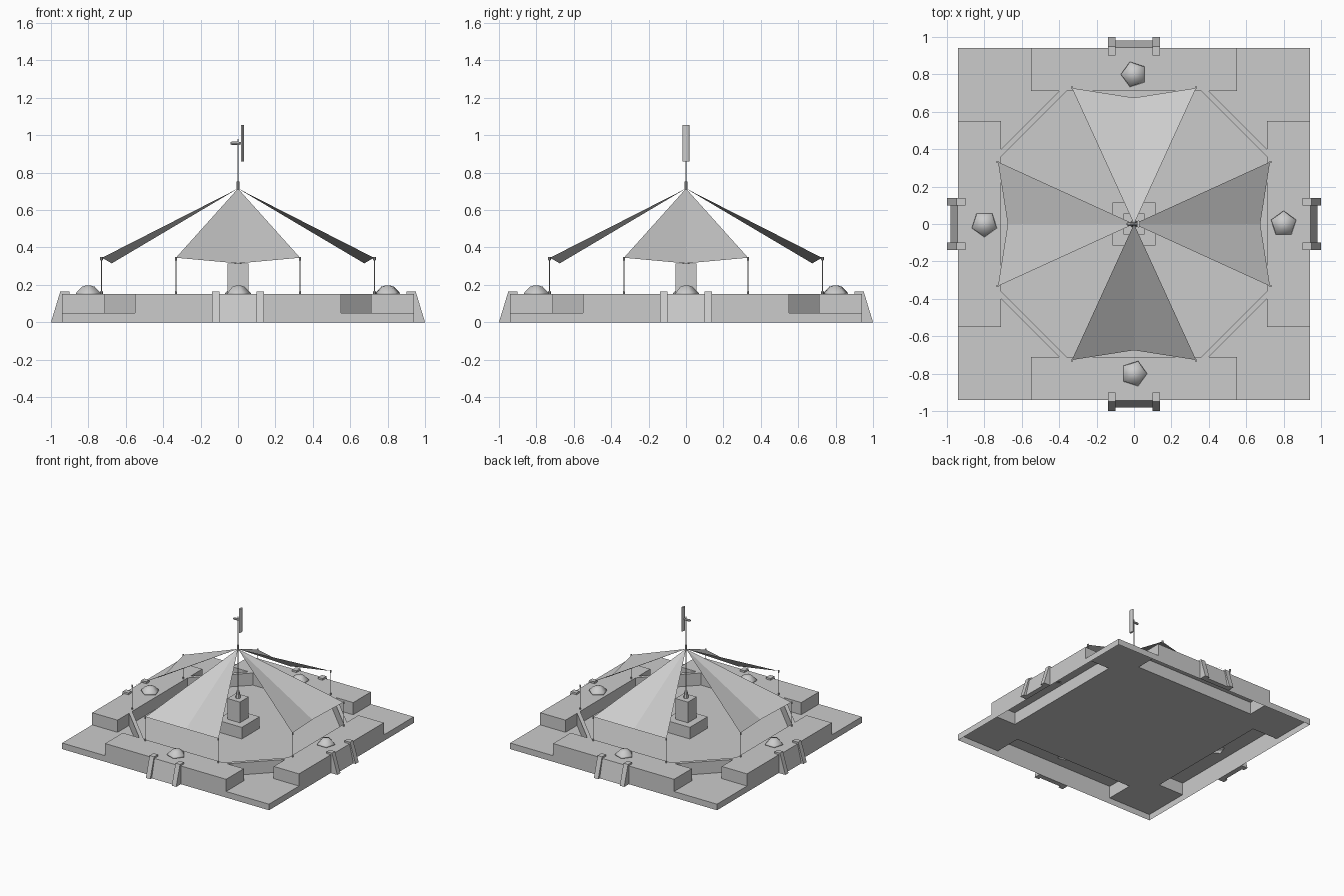
import bpy, bmesh
from math import pi, cos, sin
from mathutils import Matrix, Vector

old = bpy.data.objects.get("Cube")
if old:
    bpy.data.objects.remove(old, do_unlink=True)

GREY = (0.6, 0.6, 0.6, 1)
mat = bpy.data.materials.new("plain_grey")
mat.use_nodes = True
mat.diffuse_color = GREY
mat.node_tree.nodes["Principled BSDF"].inputs["Base Color"].default_value = GREY


def finish(name, bm, turn=0.0, smooth=False, closed=True):
    if closed:
        bmesh.ops.recalc_face_normals(bm, faces=bm.faces)
    bmesh.ops.rotate(bm, verts=bm.verts, cent=(0, 0, 0), matrix=Matrix.Rotation(turn, 3, 'Z'))
    mesh = bpy.data.meshes.new(name)
    bm.to_mesh(mesh)
    bm.free()
    for p in mesh.polygons:
        p.use_smooth = smooth
    mesh.materials.append(mat)
    ob = bpy.data.objects.new(name, mesh)
    bpy.context.collection.objects.link(ob)
    return ob


def prism(bm, base, offset):
    """Sweep a polygon of 3D points along an offset."""
    a = [bm.verts.new(p) for p in base]
    b = [bm.verts.new(Vector(p) + Vector(offset)) for p in base]
    n = len(a)
    bm.faces.new(a)
    bm.faces.new(b)
    for i in range(n):
        bm.faces.new((a[i], a[(i + 1) % n], b[(i + 1) % n], b[i]))


def box(bm, half, z0, z1):
    prism(bm, [(sx * half, sy * half, z0) for sx, sy in ((-1, -1), (1, -1), (1, 1), (-1, 1))],
          (0, 0, z1 - z0))


def lathe(bm, profile, sides, centre=(0, 0), start=0.0, cap=True):
    """Rings of (radius, z) around an upright axis."""
    rings = []
    for r, z in profile:
        rings.append([bm.verts.new((centre[0] + r * cos(start + 2 * pi * i / sides),
                                    centre[1] + r * sin(start + 2 * pi * i / sides), z))
                      for i in range(sides)])
    for a, b in zip(rings, rings[1:]):
        for i in range(sides):
            j = (i + 1) % sides
            bm.faces.new((a[i], a[j], b[j], b[i]))
    if cap:
        bm.faces.new(rings[0][::-1])
    bm.faces.new(rings[-1])


# Hollow ground slab with four raised platforms, open underneath
FLOOR, DECK = 0.05, 0.15
EDGES = [-0.94, -0.71, -0.55, 0.55, 0.71, 0.94]


def level(i, j):
    if not (0 <= i < 5 and 0 <= j < 5):
        return 0.0
    raised = (i in (0, 4) and j == 2) or (j in (0, 4) and i == 2)
    return DECK if raised else FLOOR


bm = bmesh.new()
for i in range(5):
    for j in range(5):
        x0, x1, y0, y1 = EDGES[i], EDGES[i + 1], EDGES[j], EDGES[j + 1]
        z = level(i, j)
        bm.faces.new([bm.verts.new(p) for p in
                      ((x0, y0, z), (x1, y0, z), (x1, y1, z), (x0, y1, z))])
        for di, dj, a, b in ((1, 0, (x1, y0), (x1, y1)), (-1, 0, (x0, y1), (x0, y0)),
                             (0, 1, (x1, y1), (x0, y1)), (0, -1, (x0, y0), (x1, y0))):
            low = level(i + di, j + dj)
            if low < z:
                bm.faces.new([bm.verts.new(p) for p in
                              ((*a, low), (*b, low), (*b, z), (*a, z))])
bmesh.ops.remove_doubles(bm, verts=bm.verts, dist=0.0001)
bmesh.ops.dissolve_limit(bm, angle_limit=0.01, verts=bm.verts, edges=bm.edges)
finish("ground_slab", bm, closed=False)

# Everything that repeats on the four sides, modelled on +x and turned
CORNER_X, CORNER_Y, CORNER_Z, APEX = 0.727, 0.332, 0.345, 0.715
for k, side in enumerate(("left", "back", "right", "front")):
    turn = k * pi / 2

    # Sloping buttresses
    for s in (-1, 1):
        bm = bmesh.new()
        profile = ((0.94, 0), (1.0, 0), (0.95, 0.165), (0.9, 0.165), (0.9, DECK), (0.94, DECK))
        prism(bm, [(x, s * 0.098, z) for x, z in profile], (0, s * 0.04, 0))
        finish(side + "_buttress", bm, turn)

    # Sloping panel between the buttresses
    bm = bmesh.new()
    prism(bm, [(x, -0.1, z) for x, z in ((0.94, 0), (0.98, 0), (0.945, DECK), (0.94, DECK))],
          (0, 0.2, 0))
    finish(side + "_wall_panel", bm, turn)

    # Five-sided dome lamp on the platform
    bm = bmesh.new()
    lathe(bm, ((0.071, DECK), (0.066, 0.16), (0.036, 0.19), (0.012, 0.197)), 5,
          (0.8, 0), pi / 2)
    finish(side + "_dome", bm, turn, smooth=True)

    # Diagonal low wall across the corner
    bm = bmesh.new()
    prism(bm, [(0.71, 0.36, FLOOR), (0.71, 0.4, FLOOR), (0.4, 0.71, FLOOR), (0.36, 0.71, FLOOR)],
          (0, 0, DECK - FLOOR))
    finish(side + "_corner_wall", bm, turn)

    # Canopy sail
    bm = bmesh.new()
    top, a, mid, b = [bm.verts.new(p) for p in
                      ((0, 0, APEX), (CORNER_X, -CORNER_Y, CORNER_Z), (0.675, 0, 0.315),
                       (CORNER_X, CORNER_Y, CORNER_Z))]
    bm.faces.new((top, a, mid))
    bm.faces.new((top, mid, b))
    finish(side + "_canopy", bm, turn, closed=False)

    # Canopy poles with foot and top knob
    for s in (-1, 1):
        bm = bmesh.new()
        lathe(bm, ((0.007, DECK), (0.007, 0.165), (0.003, 0.167), (0.003, 0.33),
                   (0.007, 0.332), (0.007, 0.35)), 6, (CORNER_X + 0.003, s * CORNER_Y))
        finish(side + "_canopy_pole", bm, turn)

# Central pedestal and column
bm = bmesh.new()
box(bm, 0.115, FLOOR, 0.145)
finish("pedestal", bm)
bm = bmesh.new()
box(bm, 0.057, 0.145, 0.315)
finish("column", bm)

# Mast with a tapered socket and a collar at the canopy tip
bm = bmesh.new()
lathe(bm, ((0.02, 0.315), (0.012, 0.37), (0.005, 0.375), (0.005, 0.7), (0.008, 0.71),
           (0.008, 0.75), (0.004, 0.755), (0.004, 0.98)), 8)
finish("mast", bm)

# Turbine hub lying along x
bm = bmesh.new()
lathe(bm, ((0.006, -0.04), (0.01, -0.03), (0.007, 0.02)), 8)
bmesh.ops.rotate(bm, verts=bm.verts, cent=(0, 0, 0), matrix=Matrix.Rotation(pi / 2, 3, 'Y'))
bmesh.ops.translate(bm, verts=bm.verts, vec=(0, 0, 0.957))
finish("turbine_hub", bm)

# Flattened upright blade
bm = bmesh.new()
lathe(bm, ((0.019, 0.86), (0.019, 1.055)), 12)
bmesh.ops.scale(bm, verts=bm.verts, vec=(0.45, 1, 1))
bmesh.ops.translate(bm, verts=bm.verts, vec=(0.024, 0, 0))
blade = finish("turbine_blade", bm)
bpy.context.view_layer.objects.active = blade
blade.select_set(True)
bpy.ops.object.shade_smooth_by_angle(angle=0.9)
